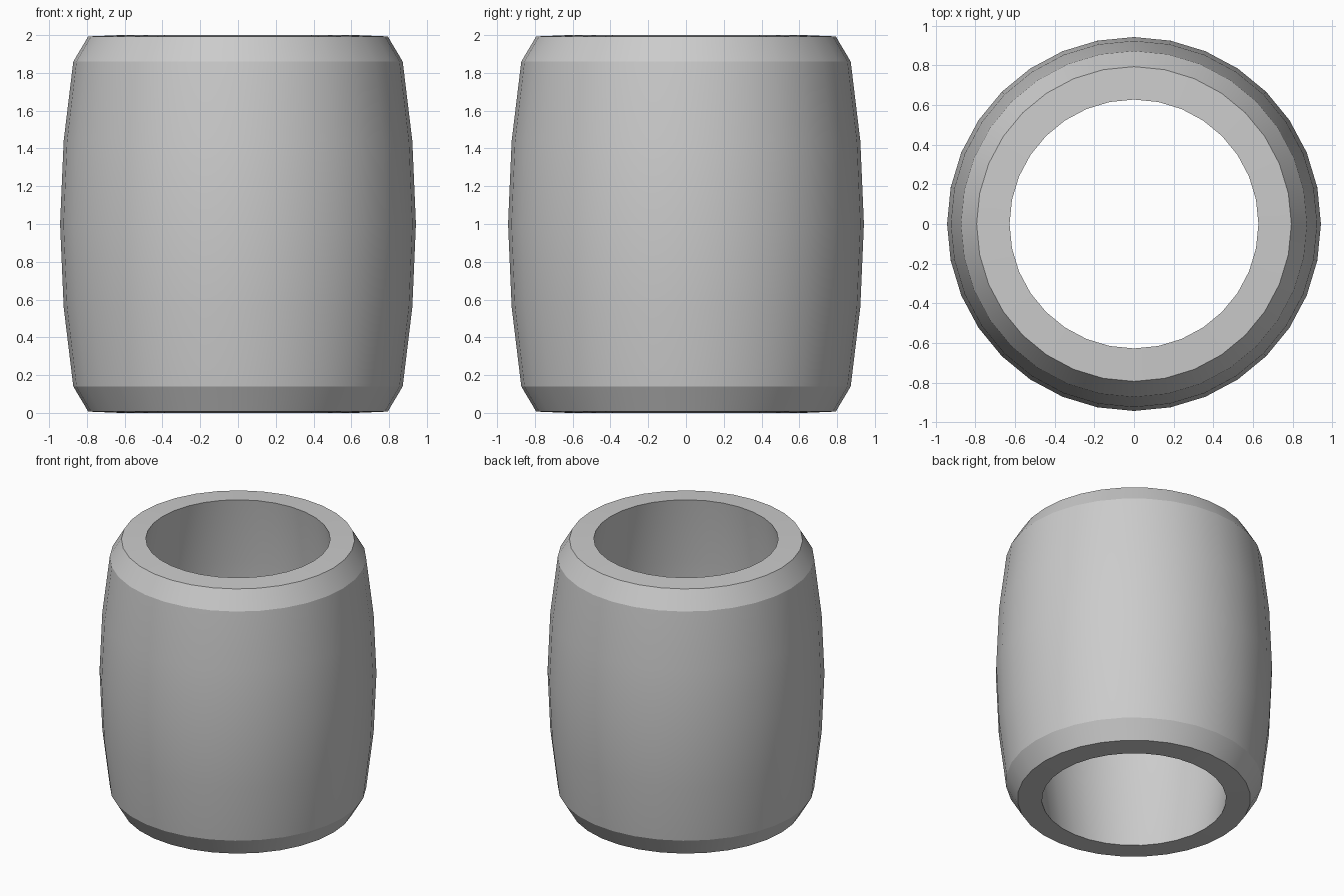
import bpy, bmesh
from math import cos, sin, pi, radians

if "Cube" in bpy.data.objects:
    bpy.data.objects.remove(bpy.data.objects["Cube"])

SIDES = 32
# Closed cross-section (radius, height): bulged chamfered outer wall, bulged bore
OUTER = [(0.793, 0.007), (0.872, 0.14), (0.923, 0.56), (0.942, 1),
         (0.923, 1.44), (0.872, 1.86), (0.793, 1.993)]
BORE = [(0.627, 2), (0.7, 1.5), (0.725, 1), (0.7, 0.5), (0.627, 0)]
PROFILE = OUTER + BORE

# Revolve the cross-section into a barrel-shaped sleeve
bm = bmesh.new()
rings = []
for i in range(SIDES):
    a = 2 * pi * i / SIDES
    rings.append([bm.verts.new((r * cos(a), r * sin(a), z)) for r, z in PROFILE])
for i in range(SIDES):
    p, q = rings[i], rings[(i + 1) % SIDES]
    for j in range(len(PROFILE)):
        k = (j + 1) % len(PROFILE)
        bm.faces.new((p[j], q[j], q[k], p[k]))
bmesh.ops.recalc_face_normals(bm, faces=bm.faces[:])

mesh = bpy.data.meshes.new("barrel_sleeve")
bm.to_mesh(mesh)
bm.free()
sleeve = bpy.data.objects.new("barrel_sleeve", mesh)
bpy.context.collection.objects.link(sleeve)

# Smooth walls, crisp rims and chamfers
bpy.context.view_layer.objects.active = sleeve
sleeve.select_set(True)
bpy.ops.object.shade_smooth_by_angle(angle=radians(18))
